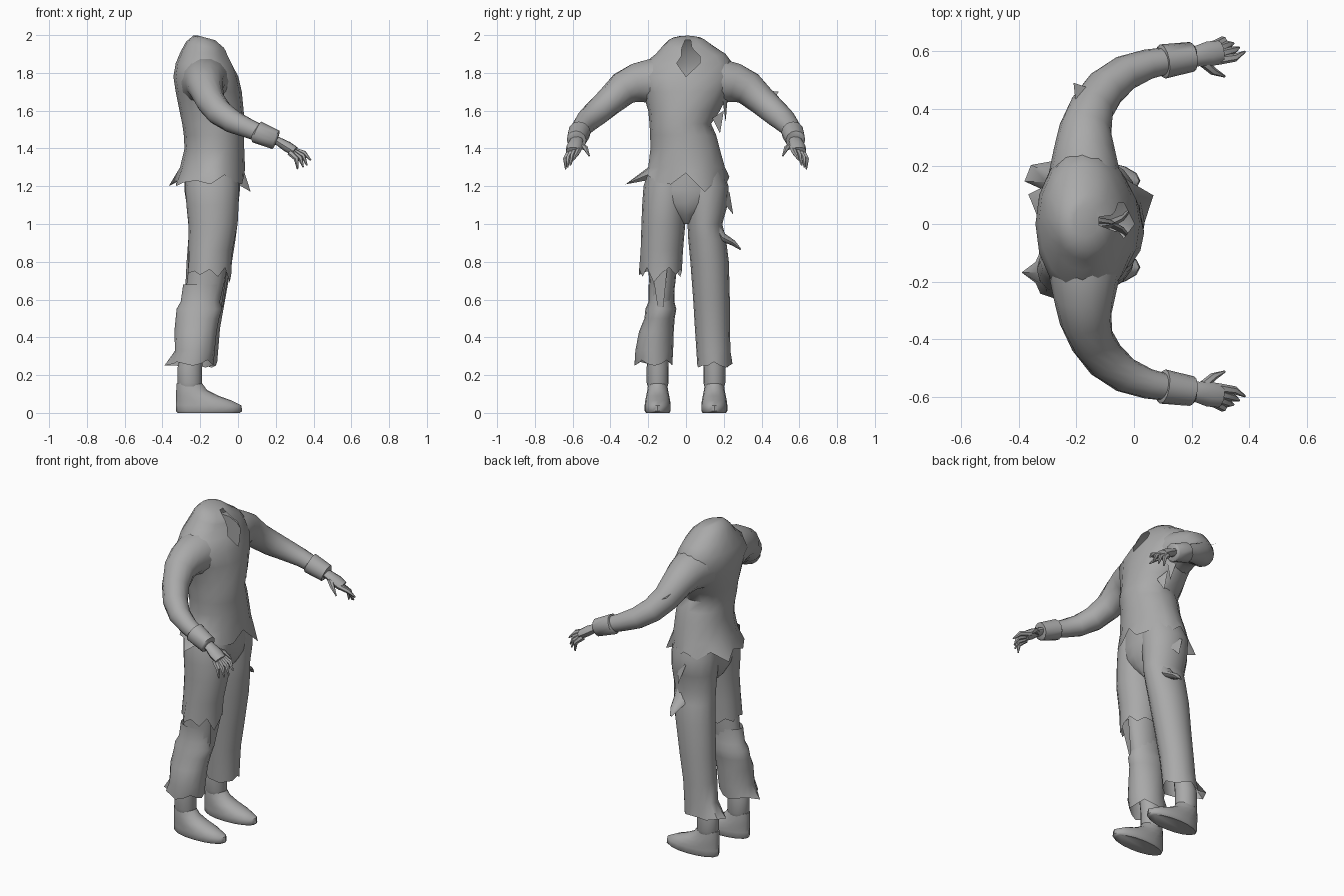
import bpy, bmesh, math
from mathutils import Vector

grey = bpy.data.materials.new("cloth_grey")
grey.diffuse_color = (0.4, 0.4, 0.4, 1)
N = 16


def finish(name, bm, recalc=True):
    if recalc:
        bmesh.ops.recalc_face_normals(bm, faces=bm.faces)
    me = bpy.data.meshes.new(name)
    bm.to_mesh(me)
    bm.free()
    me.materials.append(grey)
    ob = bpy.data.objects.new(name, me)
    bpy.context.collection.objects.link(ob)
    return ob


def bridge(bm, rows, skip=()):
    n = len(rows[0])
    for k in range(len(rows) - 1):
        for i in range(n):
            if (k, i) not in skip:
                j = (i + 1) % n
                bm.faces.new((rows[k][i], rows[k][j], rows[k + 1][j], rows[k + 1][i]))


def stack(name, rings, hem={}, tilts={}, notch=None, caps=False):
    """Upright loft of rings (z, cx, cy, rx, ry); hem = {index: (outward, dz)}."""
    bm = bmesh.new()
    rows = []
    for k, (z, cx, cy, rx, ry) in enumerate(rings):
        row = []
        for i in range(N):
            a = 2 * math.pi * i / N
            if notch is not None and k > notch and i in (1, N - 1):   # narrow the V
                a += (-.13 if i == 1 else .13)
            out, dz = hem.get(i, (0, 0)) if k == 0 else (0, 0)
            row.append(bm.verts.new((cx + (rx + out) * math.cos(a),
                                     cy + (ry + out) * math.sin(a),
                                     z + dz + tilts.get(k, 0) * math.cos(a))))
        rows.append(row)
    skip = set()
    if notch is not None:      # open V at the front
        skip = {(k, i) for k in range(notch, len(rings) - 1) for i in (0, N - 1)}
    bridge(bm, rows, skip)
    if notch is not None:
        a, b = rows[notch], rows[notch + 1]
        bm.faces.new((a[0], a[1], b[1]))
        bm.faces.new((a[N - 1], a[0], b[N - 1]))
        bm.faces.new(rows[-1][1:])
        bmesh.ops.delete(bm, geom=[r[0] for r in rows[notch + 1:]], context='VERTS')
    if caps:
        bm.faces.new(rows[0])
        bm.faces.new(rows[-1])
    return finish(name, bm)


def tube(name, pts, n=12, flat=1.0):
    """Capped tube along points (x, y, z, radius); flat squashes it vertically."""
    bm = bmesh.new()
    P = [Vector(p[:3]) for p in pts]
    rows = []
    for k, p in enumerate(pts):
        t = (P[min(k + 1, len(P) - 1)] - P[max(k - 1, 0)]).normalized()
        side = t.cross(Vector((0, 0, 1))).normalized()
        up = side.cross(t)
        rows.append([bm.verts.new(P[k] + p[3] * (math.cos(a) * side + flat * math.sin(a) * up))
                     for a in (2 * math.pi * i / n for i in range(n))])
    bridge(bm, rows)
    bm.faces.new(rows[0])
    bm.faces.new(rows[-1])
    return finish(name, bm)


def flap(name, pts):
    bm = bmesh.new()
    bm.faces.new([bm.verts.new(p) for p in pts])
    return finish(name, bm, False)


# Shirt body with ragged hem, V neck and closed collar top
stack("shirt", [
    (1.22, -.145, 0, .18, .21), (1.30, -.135, .003, .172, .203),
    (1.40, -.125, -.005, .158, .183), (1.47, -.127, -.015, .16, .175),
    (1.53, -.13, -.03, .165, .163), (1.60, -.14, -.01, .17, .19),
    (1.70, -.155, 0, .175, .23), (1.78, -.17, 0, .172, .265),
    (1.85, -.18, .012, .15, .235), (1.90, -.178, .025, .127, .185),
    (1.94, -.168, .01, .107, .135), (1.965, -.155, .005, .082, .10),
    (1.985, -.165, .01, .045, .055)],
    hem={0: (0, .05), 1: (.05, -.05), 2: (0, .0), 3: (.01, -.03), 4: (.02, .03),
         5: (.01, -.01), 6: (0, .03), 7: (.06, -.02), 8: (0, .01), 9: (.02, -.02),
         10: (.02, 0), 11: (.02, .01), 12: (.11, -.01), 13: (.01, .04),
         14: (.01, 0), 15: (0, -.01)},
    tilts={9: -.01, 10: -.025, 11: -.032, 12: -.012}, notch=7)

# Torn strips on the shirt
flap("side_strip", [(-.05, .14, 1.56), (-.08, .2, 1.6), (-.07, .18, 1.48)])
flap("upper_side_strip", [(-.08, .19, 1.68), (-.13, .22, 1.67), (-.09, .21, 1.54)])
flap("sleeve_strip", [(-.2, .40, 1.71), (-.21, .49, 1.70), (-.12, .46, 1.65)])

# Arms, cuffs and hands, mirrored
for s, side in ((-1, "right"), (1, "left")):
    def m(pts):
        return [(p[0], s * p[1], p[2], p[3]) for p in pts]
    tube(side + "_sleeve", m([
        (-.172, .12, 1.752, .135), (-.172, .19, 1.755, .121), (-.172, .26, 1.747, .106),
        (-.168, .33, 1.718, .091), (-.145, .405, 1.65, .077), (-.098, .472, 1.59, .071),
        (-.03, .525, 1.543, .062), (.05, .555, 1.508, .052), (.13, .57, 1.475, .045)]), 14)
    tube(side + "_cuff", m([
        (.095, .563, 1.49, .05), (.10, .564, 1.487, .06),
        (.20, .58, 1.445, .052), (.205, .58, 1.443, .04)]))
    tube(side + "_palm", m([
        (.17, .575, 1.457, .034), (.22, .583, 1.434, .036),
        (.26, .59, 1.41, .044), (.30, .597, 1.385, .04)]), 10, .65)
    # Four curled fingers, then the thumb
    fingers = [((.285, .568, 1.395), (.35, .577, 1.375), (.385, .598, 1.338)),
               ((.29, .588, 1.388), (.345, .602, 1.36), (.365, .612, 1.31)),
               ((.285, .605, 1.38), (.33, .623, 1.35), (.345, .627, 1.30)),
               ((.275, .618, 1.378), (.31, .638, 1.345), (.315, .637, 1.29)),
               ((.235, .565, 1.42), (.275, .53, 1.40), (.315, .512, 1.36))]
    for i, (a, b, c) in enumerate(fingers):
        tube(f"{side}_finger_{i + 1}", m([a + (.017,), b + (.014,), c + (.004,)]), 6)

# Hips joining both trouser legs
stack("hips", [(1.0, -.135, 0, .06, .02), (1.05, -.135, 0, .11, .09), (1.11, -.135, 0, .138, .18),
               (1.18, -.137, 0, .147, .222), (1.30, -.137, 0, .145, .195)])

# Trousers: torn right leg in two pieces with a bare knee
stack("right_thigh", [
    (.75, -.15, -.13, .115, .108), (.86, -.147, -.128, .117, .112),
    (1.0, -.132, -.12, .13, .116), (1.1, -.135, -.112, .138, .12),
    (1.2, -.137, -.10, .143, .125), (1.3, -.137, -.09, .135, .1)],
    hem={0: (0, -.01), 1: (0, .02), 2: (0, -.02), 3: (0, .01), 5: (0, -.03),
         7: (.01, -.02), 9: (.01, -.01), 11: (.02, -.02), 12: (.01, .01),
         13: (0, -.03), 14: (0, .02), 15: (0, -.06)})
stack("right_knee", [(.48, -.205, -.14, .09, .06), (.58, -.19, -.13, .092, .06),
                     (.70, -.17, -.125, .10, .07), (.82, -.155, -.125, .1, .08)])
stack("right_shin_cloth", [
    (.26, -.24, -.168, .11, .095), (.33, -.228, -.168, .105, .1),
    (.43, -.225, -.157, .112, .092), (.50, -.215, -.14, .115, .08),
    (.55, -.205, -.133, .12, .082), (.59, -.2, -.13, .103, .068), (.68, -.185, -.13, .105, .068)],
    hem={0: (0, -.01), 2: (0, .02), 4: (0, -.01), 6: (.01, .01), 8: (.04, -.01),
         10: (.01, .01), 12: (.01, -.01), 14: (0, .02)})
stack("left_trouser_leg", [
    (.25, -.21, .148, .1, .088), (.33, -.205, .145, .1, .09),
    (.45, -.195, .14, .1, .093), (.60, -.175, .135, .107, .097),
    (.80, -.152, .125, .12, .102), (.92, -.138, .112, .125, .1),
    (1.0, -.133, .1, .13, .092), (1.1, -.135, .107, .138, .113),
    (1.2, -.137, .10, .143, .125), (1.3, -.137, .09, .135, .1)],
    hem={0: (0, .02), 2: (0, -.01), 4: (.01, .01), 6: (.01, -.01), 7: (.06, .01),
         8: (.07, 0), 10: (0, .02), 13: (0, -.01)})

# Ragged pieces of trouser cloth
tube("thigh_tear", [(-.1, .15, 1.0, .05), (-.1, .19, .93, .05),
                    (-.1, .25, .90, .03), (-.1, .29, .865, .008)], 8, .5)
flap("hip_tear", [(-.08, .18, 1.19), (-.16, .23, 1.17), (-.12, .25, 1.05), (-.09, .21, 1.10)])
flap("knee_tear", [(-.06, -.18, .76), (-.045, -.10, .76), (-.08, -.12, .56), (-.09, -.15, .56)])

# Ankles and shoes
for s, side in ((-1, "right"), (1, "left")):
    y = s * .15
    stack(side + "_ankle", [(.14, -.255, y, .06, .053), (.16, -.255, y, .065, .058),
                            (.24, -.255, y, .065, .058), (.32, -.24, y, .06, .055)], caps=True)
    stack(side + "_shoe", [
        (0, -.155, y, .165, .062), (.01, -.153, y, .175, .069), (.04, -.155, y, .173, .069),
        (.065, -.18, y, .148, .066), (.09, -.215, y, .112, .061),
        (.12, -.245, y, .082, .055), (.155, -.257, y, .068, .05)], caps=True)

# Smooth shading with crisp edges
bpy.ops.object.select_all(action='SELECT')
bpy.context.view_layer.objects.active = bpy.context.selected_objects[0]
bpy.ops.object.shade_smooth_by_angle(angle=math.radians(50))
